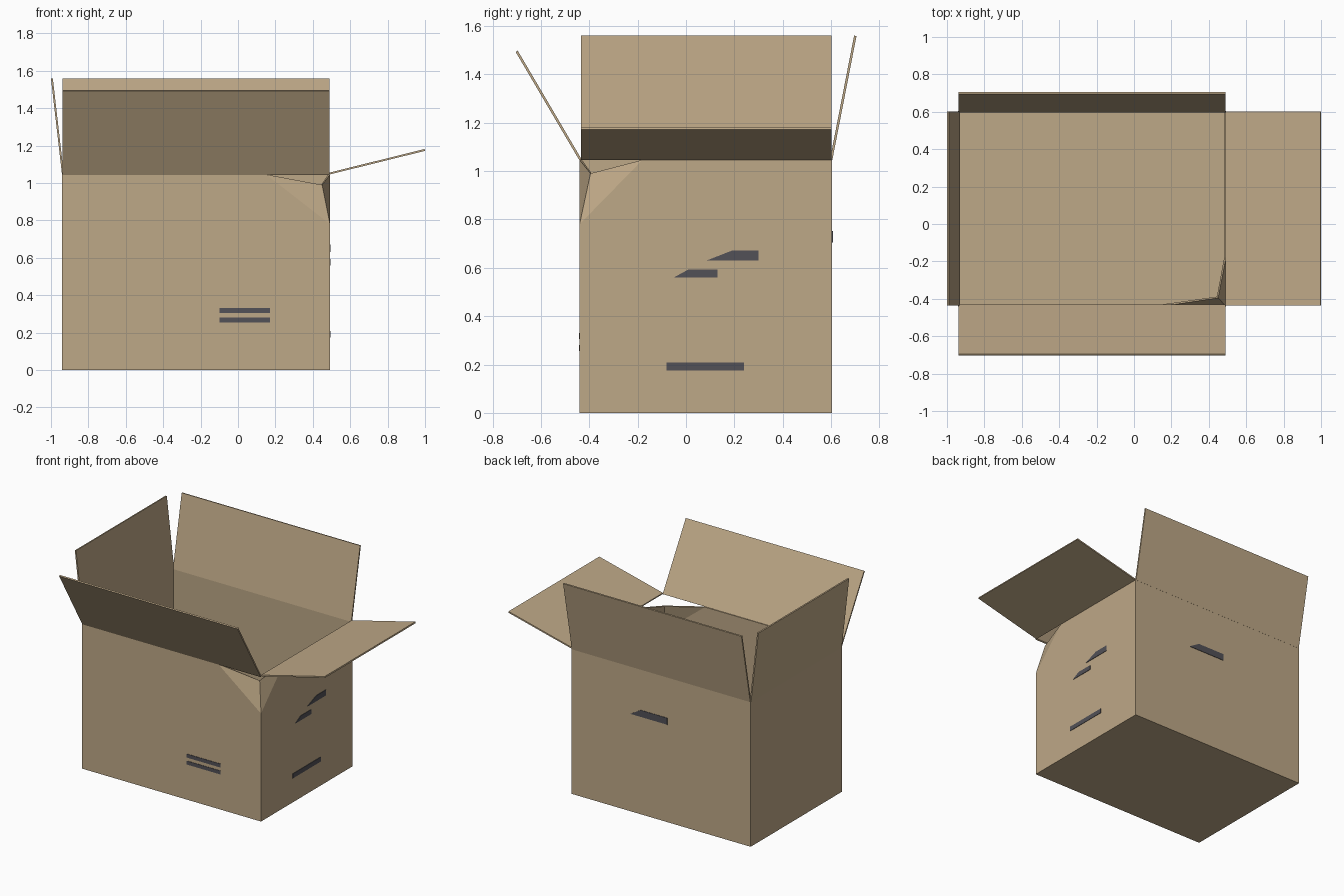
import bpy, bmesh
from mathutils import Vector

if "Cube" in bpy.data.objects:
    bpy.data.objects.remove(bpy.data.objects["Cube"])

X0, X1, Y0, Y1, H, T = -0.94, 0.492, -0.44, 0.604, 1.046, 0.01


def material(name, rgb):
    m = bpy.data.materials.new(name)
    m.diffuse_color = (*rgb, 1)
    m.use_nodes = True
    m.node_tree.nodes["Principled BSDF"].inputs["Base Color"].default_value = m.diffuse_color
    return m


CARD = material("cardboard tan", (0.515, 0.392, 0.242))
INK = material("dark grey ink", (0.084, 0.082, 0.095))


def make_object(name, verts, faces, mat):
    me = bpy.data.meshes.new(name)
    me.from_pydata(verts, [], faces)
    me.materials.append(mat)
    ob = bpy.data.objects.new(name, me)
    bpy.context.collection.objects.link(ob)
    return ob


def prism(name, outline, offset, mat):
    """Extrude a planar outline by an offset vector."""
    n = len(outline)
    a = [Vector(p) for p in outline]
    verts = a + [p + Vector(offset) for p in a]
    faces = [tuple(range(n)), tuple(range(2 * n - 1, n - 1, -1))]
    faces += [(i, i + n, (i + 1) % n + n, (i + 1) % n) for i in range(n)]
    ob = make_object(name, verts, faces, mat)
    bm = bmesh.new()
    bm.from_mesh(ob.data)
    bmesh.ops.recalc_face_normals(bm, faces=bm.faces)
    bm.to_mesh(ob.data)
    bm.free()
    return ob


# Open box with the front right top corner pushed in
verts = [
    (X0, Y0, 0), (X1, Y0, 0), (X1, Y1, 0), (X0, Y1, 0),      # floor 0-3
    (X0, Y0, H), (X1, Y1, H), (X0, Y1, H),                   # rim 4-6
    (0.15, Y0, H), (X1, -0.18, H),                           # dent ends 7-8
    (0.45, -0.395, 0.99), (X1, Y0, 0.78),                    # dent tip, fold 9-10
]
faces = [
    (3, 2, 1, 0),
    (0, 1, 10, 7, 4), (10, 9, 7),
    (1, 2, 5, 8, 10), (10, 8, 9),
    (2, 3, 6, 5), (3, 0, 4, 6),
]
box = make_object("box_body", verts, faces, CARD)
wall = box.modifiers.new("wall", 'SOLIDIFY')
wall.thickness, wall.offset = T, -1


# Flaps: thin slabs from a hinge line to a tip line
def flap(name, axis, hinge, tip, lo, hi):
    h, t = Vector(hinge), Vector(tip)
    d = (t - h).normalized()
    n = Vector((-d.y, d.x)) * T / 2
    section = [h - n, t - n, t + n, h + n]
    if axis == 'x':
        pts, off = [(lo, p.x, p.y) for p in section], (hi - lo, 0, 0)
    else:
        pts, off = [(p.x, lo, p.y) for p in section], (0, hi - lo, 0)
    prism(name, pts, off, CARD)


flap("front_flap", 'x', (Y0 + 0.004, H), (-0.70, 1.495), X0 + 0.003, X1 - 0.003)
flap("back_flap", 'x', (Y1 - 0.004, H), (0.70, 1.559), X0 + 0.003, X1 - 0.003)
flap("left_flap", 'y', (X0 + 0.004, H), (-0.995, 1.559), Y0 + 0.005, Y1 - 0.003)
flap("right_flap", 'y', (X1 - 0.002, H + 0.005), (0.999, 1.177), Y0 + 0.005, Y1 - 0.003)


# Printed marks as very thin plates
def bar(a, b, lo, hi, slant=0.0):
    return [(a, lo), (b, lo), (b, hi), (a + slant, hi)]


D = 0.003
for i, z in enumerate((0.255, 0.305)):
    prism(f"front_stripe_{i + 1}", [(u, Y0, v) for u, v in bar(-0.10, 0.17, z, z + 0.026)],
          (0, -D, 0), INK)

side_marks = [
    bar(-0.08, 0.24, 0.175, 0.208),
    bar(-0.05, 0.13, 0.56, 0.593, 0.06),
    bar(0.085, 0.30, 0.63, 0.671, 0.105),
]
for i, m in enumerate(side_marks):
    prism(f"right_mark_{i + 1}", [(X1, u, v) for u, v in m], (D, 0, 0), INK)

prism("back_mark", [(u, Y1, v) for u, v in bar(0.02, -0.275, 0.705, 0.753, -0.08)],
      (0, D, 0), INK)
